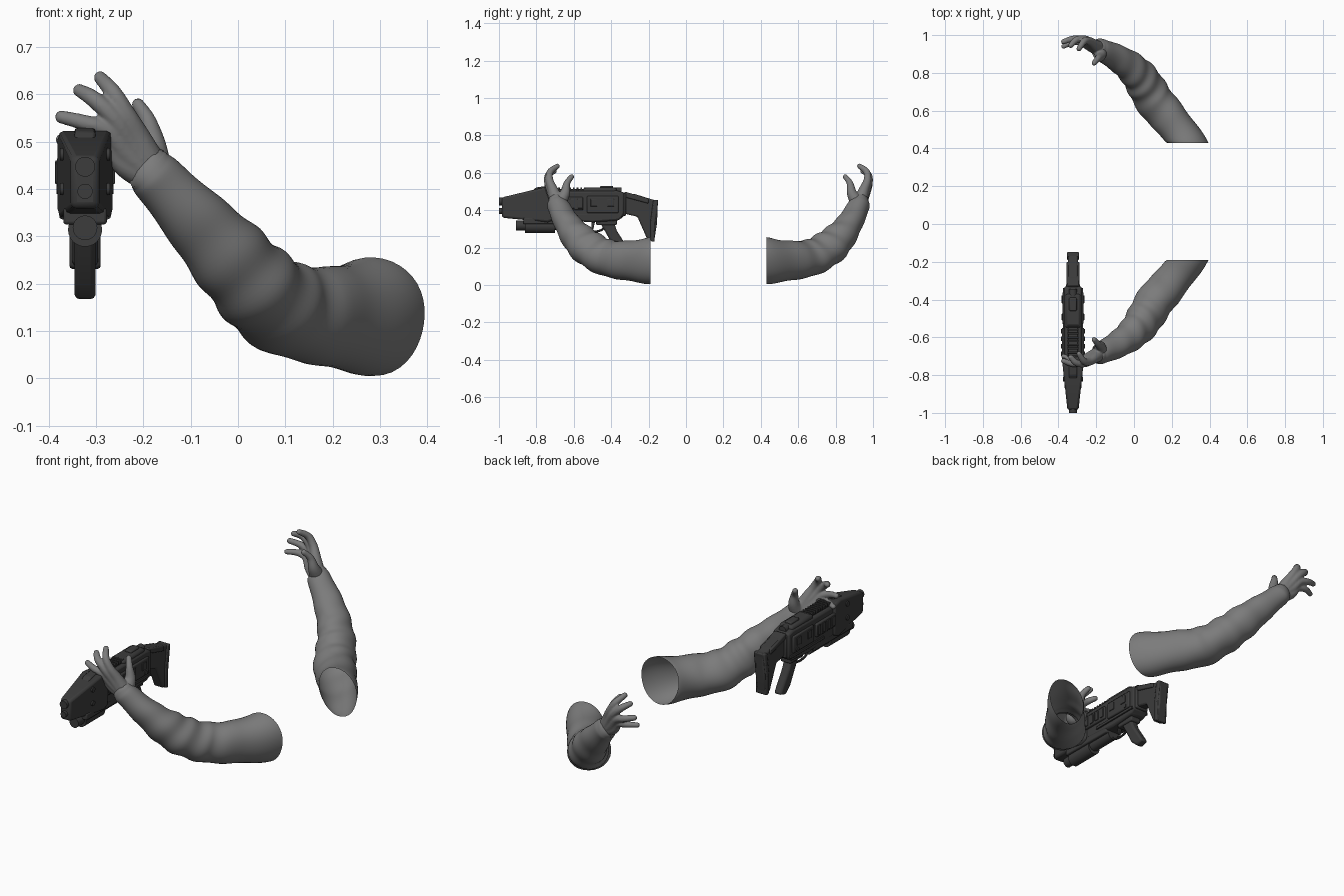
import bpy, bmesh, math
from mathutils import Vector

if "Cube" in bpy.data.objects:
    bpy.data.objects.remove(bpy.data.objects["Cube"])


def material(name, v):
    m = bpy.data.materials.new(name)
    m.use_nodes = True
    m.diffuse_color = (v, v, v, 1)
    m.node_tree.nodes["Principled BSDF"].inputs["Base Color"].default_value = (v, v, v, 1)
    return m


ARM = material("arm grey", 0.2)
GUN = material("gunmetal", 0.045)
MID_Y = 0.12      # plane between the two arms
GUN_X = -0.323    # centre line of the rifle


def finish(name, bm, mat, loc=(0, 0, 0), angle=35):
    bmesh.ops.recalc_face_normals(bm, faces=bm.faces)
    mesh = bpy.data.meshes.new(name)
    bm.to_mesh(mesh)
    bm.free()
    ob = bpy.data.objects.new(name, mesh)
    bpy.context.collection.objects.link(ob)
    ob.location = loc
    mesh.materials.append(mat)
    bpy.ops.object.select_all(action='DESELECT')
    ob.select_set(True)
    bpy.context.view_layer.objects.active = ob
    bpy.ops.object.shade_smooth_by_angle(angle=math.radians(angle))
    return ob


def spline(pts, t):
    """Catmull-Rom point on a list of tuples, t from 0 to 1."""
    n = len(pts) - 1
    i = min(int(t * n), n - 1)
    f = t * n - i
    a, b, c, d = (Vector(pts[max(0, min(n, i + k))]) for k in (-1, 0, 1, 2))
    return 0.5 * (2*b + (c - a)*f + (2*a - 5*b + 4*c - d)*f*f + (3*b - a - 3*c + d)*f**3)


def loft(bm, pts, rings, sides, caps=True, shape=None):
    """Tube through (x, y, z, radius) points; shape may alter normal and radius."""
    loops = []
    for i in range(rings + 1):
        t = i / rings
        p = spline(pts, t)
        tan = (spline(pts, min(1, t + .01)) - spline(pts, max(0, t - .01))).xyz.normalized()
        if shape:
            tan = shape(t, 0, tan)
        u = tan.cross(Vector((0, 0, 1))).normalized()
        v = u.cross(tan)
        loop = []
        for k in range(sides):
            a = math.tau * k / sides
            r = p.w * (shape(t, a, None) if shape else 1)
            loop.append(bm.verts.new(p.xyz + (u * math.cos(a) + v * math.sin(a)) * r))
        loops.append(loop)
    for A, B in zip(loops, loops[1:]):
        for k in range(sides):
            bm.faces.new((A[k], A[(k+1) % sides], B[(k+1) % sides], B[k]))
    if caps:
        bm.faces.new(loops[0])
        bm.faces.new(loops[-1])


def to_arm_space(pts):
    return [(x, y - MID_Y, z, r) for x, y, z, r in pts]


def mirror_arm(ob):
    ob.modifiers.new("other_arm", 'MIRROR').use_axis = (False, True, False)


# Sleeves: open cloth tube with folds gathered round the elbow
def cloth(t, a, tan):
    if tan is not None:
        w = max(0, 1 - t / 0.2)
        return tan.lerp(Vector((0, -1, 0)), w).normalized()
    elbow = math.exp(-((t - .45) / .2) ** 2)
    fold = math.sin(46 * t + 1.6 * math.sin(a + 1)) * (.015 + .03 * elbow)
    drape = .025 * math.sin(3 * a + 9 * t) + .02 * math.sin(2 * a - 14 * t)
    oval = (1 - max(0, 1 - t / .2) * .13 * math.cos(a) ** 2)
    return oval * (1 + fold + drape)


sleeve_path = [(.287, -.19, .132, .125), (.195, -.31, .130, .104), (.105, -.42, .143, .1),
               (.045, -.515, .19, .095), (-.015, -.585, .255, .085), (-.09, -.64, .335, .07),
               (-.175, -.685, .425, .056), (-.188, -.69, .438, .05)]
bm = bmesh.new()
loft(bm, to_arm_space(sleeve_path), 70, 40, False, cloth)
mirror_arm(finish("sleeve", bm, ARM, (0, MID_Y, 0), 60))

# Hands: finger chains that start at the wrist, fused into one skin
WRIST = (-.178, -.684, .428, .042)
fingers = [
    [WRIST, (-.21, -.71, .505, .028), (-.238, -.73, .56, .021), (-.265, -.726, .605, .018), (-.291, -.688, .635, .014)],
    [WRIST, (-.225, -.715, .495, .028), (-.262, -.738, .55, .021), (-.305, -.735, .59, .018), (-.335, -.705, .608, .014)],
    [WRIST, (-.235, -.713, .475, .028), (-.275, -.735, .522, .02), (-.325, -.74, .54, .017), (-.373, -.725, .552, .014)],
    [WRIST, (-.238, -.705, .452, .028), (-.275, -.72, .492, .019), (-.325, -.722, .503, .016), (-.373, -.7, .504, .013)],
    [WRIST, (-.178, -.648, .488, .028), (-.19, -.637, .543, .018), (-.211, -.612, .578, .014)],
]
bm = bmesh.new()
for path in fingers:
    path = to_arm_space(path)
    loft(bm, path, 24, 14)
    for x, y, z, r in (path[0], path[-1]):
        tip = bmesh.ops.create_uvsphere(bm, u_segments=14, v_segments=10, radius=r)
        bmesh.ops.translate(bm, verts=tip["verts"], vec=(x, y, z))
hand = finish("hand", bm, ARM, (0, MID_Y, 0), 80)
skin = hand.modifiers.new("skin", 'REMESH')
skin.mode = 'VOXEL'
skin.voxel_size = 0.0045
skin.use_smooth_shade = True
soft = hand.modifiers.new("soft", 'SMOOTH')
soft.factor, soft.iterations = 0.5, 4
mirror_arm(hand)


# Rifle helpers: side profiles (y, z) given a half width, and turned parts along y
def slab(name, profile, half, x=0, bevel=.006, taper=None, both=False):
    bm = bmesh.new()
    sides = [[bm.verts.new((s * half + x, y, z)) for y, z in profile] for s in (-1, 1)]
    n = len(profile)
    for k in range(n):
        bm.faces.new((sides[0][k], sides[0][(k+1) % n], sides[1][(k+1) % n], sides[1][k]))
    for s in sides:
        bm.faces.new(s)
    if taper:
        for v in bm.verts:
            v.co.x *= taper(v.co.y)
    ob = finish(name, bm, GUN, (GUN_X, 0, 0), 30)
    if bevel:
        b = ob.modifiers.new("edge", 'BEVEL')
        b.width, b.segments = bevel, 2
    if both:
        ob.modifiers.new("sides", 'MIRROR')
    return ob


def box(name, y0, y1, z0, z1, half, **kw):
    return slab(name, [(y0, z0), (y1, z0), (y1, z1), (y0, z1)], half, **kw)


def turned(name, y0, y1, z, r, axis='Y', x=0, both=False):
    bm = bmesh.new()
    a, b = ((x, y0, z, r), (x, y1, z, r)) if axis == 'Y' else ((x, y0, z, r), (x + y1, y0, z, r))
    loft(bm, [a, b], 1, 24)
    ob = finish(name, bm, GUN, (GUN_X, 0, 0), 30)
    if both:
        ob.modifiers.new("sides", 'MIRROR')


# Front shroud, muzzle and ports
slab("front_shroud", [(-.985, .36), (-.74, .335), (-.70, .35), (-.70, .515), (-.76, .522), (-.985, .468)],
     .058, bevel=.012, taper=lambda y: .5 if y < -.9 else 1)
turned("muzzle", -1.0, -.9, .447, .021)
turned("muzzle_bore", -1.0, -.98, .395, .016)
for z in (.473, .40):
    turned("shroud_bolt", -.82, .008, z, .013, 'X', .045, True)
slab("shroud_top_plate", [(-.84, .49), (-.74, .51), (-.74, .53), (-.80, .522)], .022)

# Underbarrel unit
box("underbarrel_mount", -.87, -.55, .325, .36, .046)
turned("underbarrel_tube", -.86, -.70, .314, .036)
turned("underbarrel_nose", -.91, -.85, .318, .026)
turned("underbarrel_tail", -.70, -.55, .325, .03)

# Receiver and upper housing
slab("receiver", [(-.72, .35), (-.50, .335), (-.36, .345), (-.33, .37), (-.33, .495), (-.37, .505), (-.72, .5)],
     .047, bevel=.01)
box("upper_housing", -.55, -.37, .44, .52, .04, bevel=.012)
box("top_rail", -.71, -.53, .49, .512, .026, bevel=.003)
for i in range(9):
    box("rail_tooth", -.705 + i*.02, -.695 + i*.02, .505, .522, .03, bevel=.002)
box("rear_sight", -.46, -.39, .51, .53, .02)
turned("sight_knob", -.395, -.345, .502, .02)

# Side plates, ribs and latches
box("side_plate", -.53, -.36, .385, .475, .008, x=.048, both=True)
box("forward_plate", -.71, -.55, .40, .47, .009, x=.05, both=True)
for i in range(4):
    box("side_rib", -.70 + i*.04, -.675 + i*.04, .41, .46, .005, x=.058, bevel=.002, both=True)
for y in (-.51, -.42):
    box("side_latch", y, y + .035, .42, .46, .004, x=.056, bevel=.002, both=True)
box("side_rail", -.62, -.34, .365, .38, .005, x=.049, bevel=.002, both=True)
turned("receiver_pin", -.39, .008, .40, .011, 'X', .052, True)

# Trigger group and grip
bm = bmesh.new()
loft(bm, [(0, -.56, .345, .006), (0, -.55, .30, .006), (0, -.50, .285, .006),
          (0, -.45, .295, .006), (0, -.43, .33, .006)], 20, 8)
finish("trigger_guard", bm, GUN, (GUN_X, 0, 0))
slab("trigger", [(-.505, .345), (-.485, .345), (-.495, .30), (-.505, .30)], .006, bevel=.002)
slab("pistol_grip", [(-.47, .35), (-.39, .35), (-.37, .29), (-.30, .18), (-.345, .165), (-.385, .20), (-.44, .30)],
     .022, bevel=.01)
box("grip_collar", -.48, -.37, .32, .35, .03)

# Stock
slab("stock", [(-.345, .385), (-.26, .365), (-.205, .24), (-.17, .235), (-.155, .33), (-.15, .45),
               (-.19, .46), (-.27, .485), (-.345, .495)], .027, bevel=.008)
slab("butt_pad", [(-.19, .235), (-.168, .23), (-.165, .33), (-.148, .455), (-.175, .455), (-.19, .34)], .033)
slab("cheek_rest", [(-.33, .47), (-.20, .435), (-.20, .462), (-.33, .5)], .034)
box("stock_hinge", -.36, -.32, .37, .49, .038)
